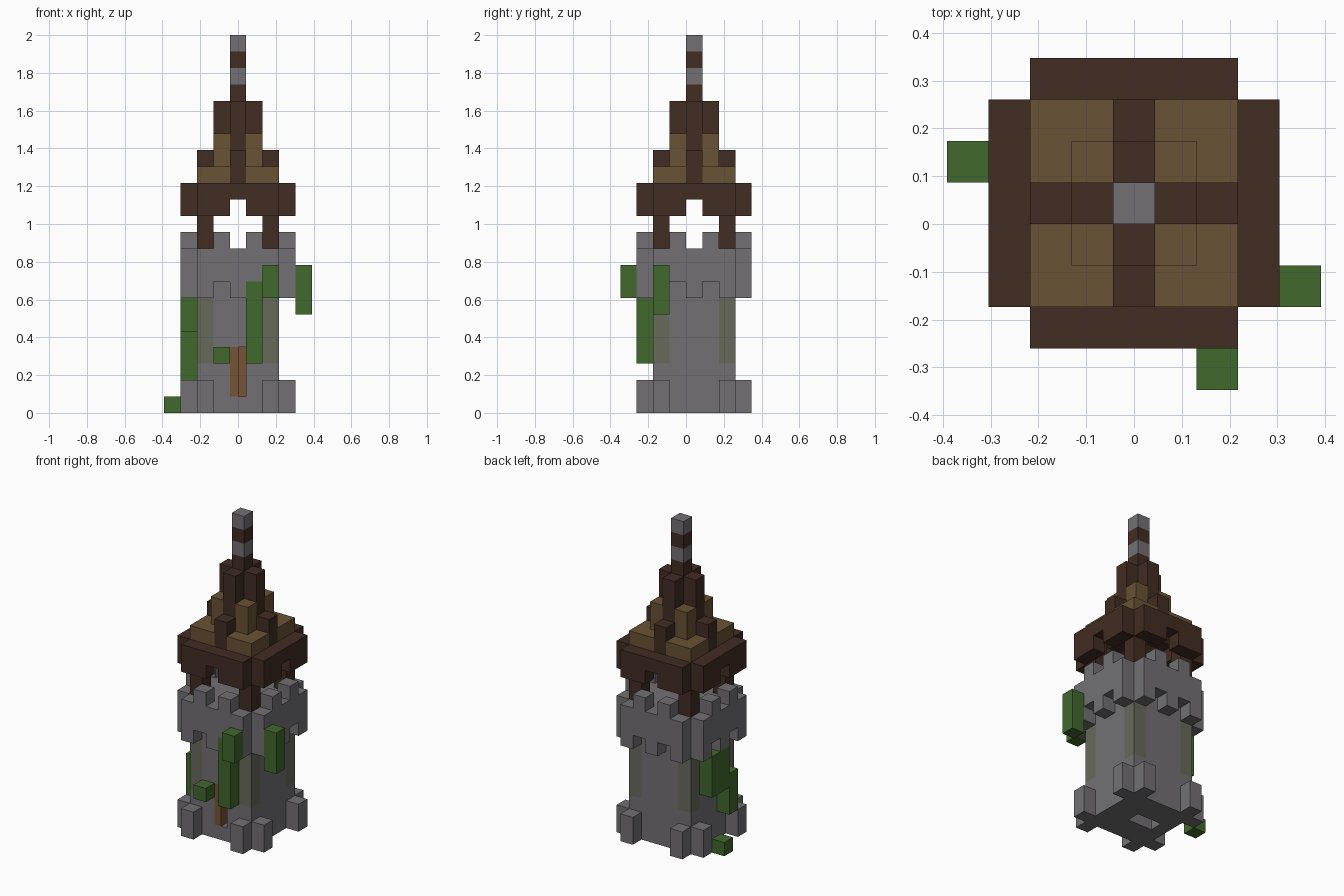
import bpy, bmesh

old = bpy.data.objects.get("Cube")
if old:
    bpy.data.objects.remove(old, do_unlink=True)

U = 2 / 23  # edge of one block


def material(name, rgb):
    m = bpy.data.materials.new(name)
    m.use_nodes = True
    col = (*rgb, 1)
    m.diffuse_color = col
    bsdf = next(n for n in m.node_tree.nodes if n.type == 'BSDF_PRINCIPLED')
    bsdf.inputs["Base Color"].default_value = col
    bsdf.inputs["Roughness"].default_value = 0.9
    return m


STONE = material("grey stone", (0.17, 0.163, 0.172))
MOSSY = material("mossy stone", (0.137, 0.142, 0.105))
DARK = material("dark wood", (0.055, 0.026, 0.017))
TAN = material("tan planks", (0.142, 0.085, 0.035))
DOOR = material("door wood", (0.18, 0.09, 0.037))
GREEN = material("green leaves", (0.053, 0.14, 0.027))


def part(name, mat, blocks):
    """Blocks are (first i, last i, first j, last j, bottom, top) in block units."""
    bm = bmesh.new()
    for i0, i1, j0, j1, k0, k1 in blocks:
        low = ((i0 - 0.5) * U, j0 * U, k0 * U)
        high = ((i1 + 0.5) * U, (j1 + 1) * U, k1 * U)
        for v in bmesh.ops.create_cube(bm, size=1)["verts"]:
            v.co = [a if c < 0 else b for c, a, b in zip(v.co, low, high)]
    me = bpy.data.meshes.new(name)
    bm.to_mesh(me)
    bm.free()
    me.materials.append(mat)
    ob = bpy.data.objects.new(name, me)
    bpy.context.collection.objects.link(ob)
    return ob


def cell(i, j, k0, k1):
    return (i, i, j, j, k0, k1)


def four_sides(dist, offset, k0, k1):
    """One column on every side of the tower, at a sideways offset."""
    return [c for s in (-1, 1)
            for c in (cell(offset, s * dist, k0, k1), cell(s * dist, offset, k0, k1))]


CORNERS = [(i, j) for i in (-2, 2) for j in (-2, 2)]

# Tower body, with a small pit under the floor and a doorway in front
part("tower_floor", STONE, [(-2, 2, -2, -1, 0, 1), (-2, 2, 1, 2, 0, 1),
                            (-2, -2, 0, 0, 0, 1), (1, 2, 0, 0, 0, 1)])
part("tower_walls", STONE, [(-2, 2, -1, 1, 1, 10), (-1, 1, 2, 2, 1, 10),
                            cell(-1, -2, 1, 10), cell(1, -2, 1, 10), cell(0, -2, 4, 10)])
part("corner_stones", STONE, [cell(i, j, *k) for i, j in CORNERS for k in ((1, 3), (7, 10))])
part("mossy_corners", MOSSY, [cell(i, j, 3, 7) for i, j in CORNERS])
part("door", DOOR, [(0, 0, -1.06, -1.02, 1, 4), (-0.48, -0.46, -2, -1.06, 1, 4)])
part("floor_hatch", DOOR, [(0, 0, 0, 0, 0.92, 0.98)])

# Buttresses at the foot and the battlement ring
part("buttresses", STONE, [b for o in (-2, 2) for b in four_sides(3, o, 0, 2)])
part("parapet", STONE, [b for o in (-2, 0, 2) for b in four_sides(3, o, 7, 10)])
part("merlons", STONE, [b for o in (-1, 1) for b in four_sides(3, o, 8, 11)])

# Lookout posts and eaves
part("posts", DARK, [cell(i, j, 10, 14) for i, j in CORNERS])
part("eaves", DARK, [b for o in (-2, -1, 1, 2) for b in four_sides(3, o, 12, 14)]
     + four_sides(3, 0, 13, 14))

# Stepped roof: planked quarters with a timber cross
part("roof_planks", TAN, [b for si in (-1, 1) for sj in (-1, 1) for b in
                          (cell(si * 2, sj * 2, 14, 15), cell(si * 2, sj, 14, 15),
                           cell(si, sj * 2, 14, 15), cell(si, sj, 14, 17))])
part("roof_ridges", DARK, four_sides(2, 0, 14, 16) + four_sides(1, 0, 14, 19))

# Banded spire
part("spire_wood", DARK, [cell(0, 0, 14, 20), cell(0, 0, 21, 22)])
part("spire_stone", STONE, [cell(0, 0, 20, 21), cell(0, 0, 22, 23)])

# Climbing plants
part("front_vines", GREEN, [cell(1, -3, 3, 8), cell(2, -4, 7, 9), cell(-1, -3, 3, 4)])
part("left_vine", GREEN, [cell(4, -2, 6, 9)])
part("right_vines", GREEN, [cell(-3, -1, 2, 5), cell(-3, 0, 4, 7), cell(-3, 1, 4, 7)])
part("shrub", GREEN, [cell(-4, 1, 0, 1)])
